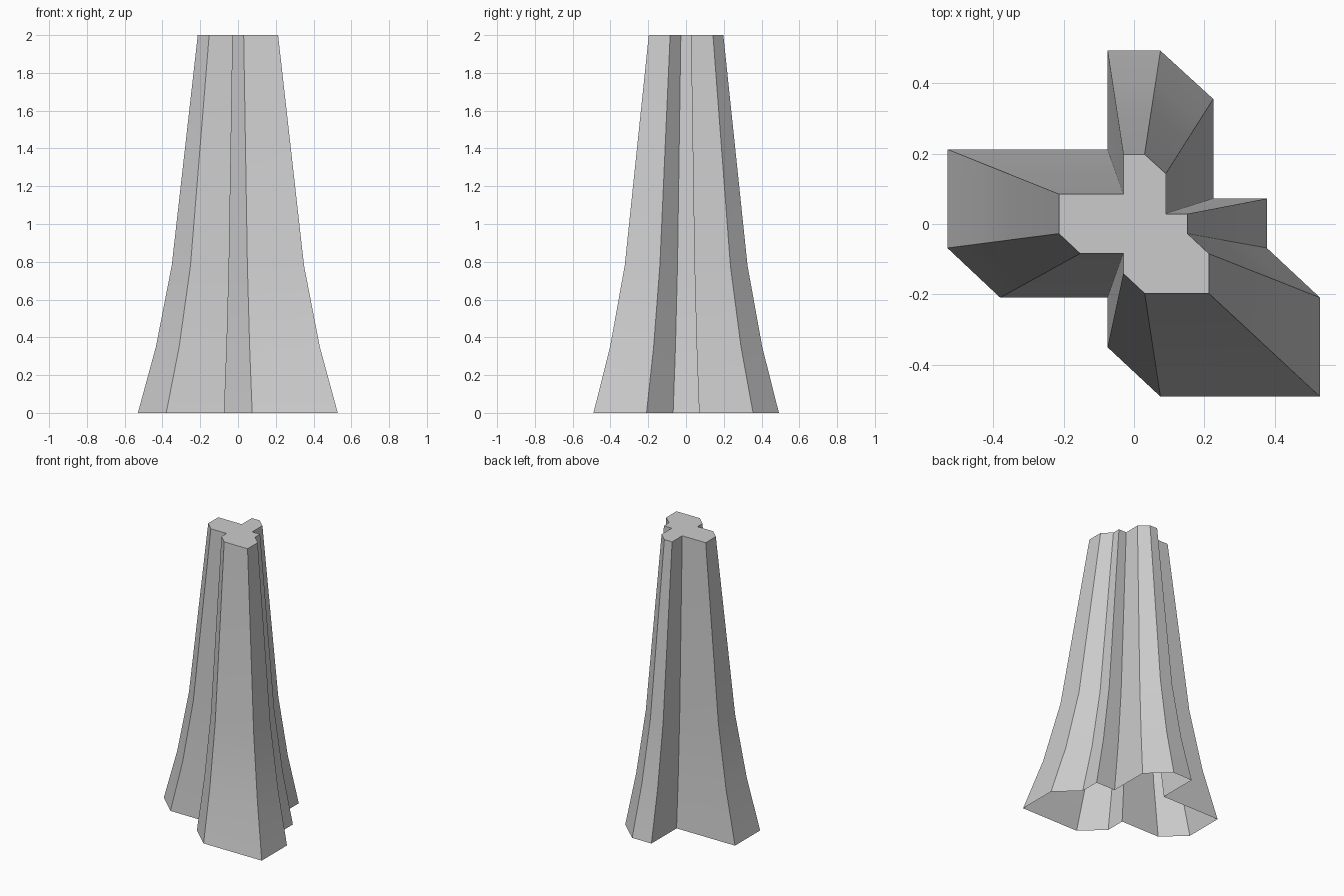
import bpy, bmesh, math

if "Cube" in bpy.data.objects:
    bpy.data.objects.remove(bpy.data.objects["Cube"])

# Irregular cross-shaped footprint, counter-clockwise
outline = [(-0.075, 0.492), (-0.075, 0.212), (-0.53, 0.212), (-0.53, -0.068),
           (-0.38, -0.209), (-0.075, -0.209), (-0.075, -0.35), (0.075, -0.49),
           (0.528, -0.49), (0.528, -0.209), (0.377, -0.068), (0.377, 0.072),
           (0.225, 0.072), (0.225, 0.355), (0.075, 0.492)]

# Height and scale of each ring of the flared tower
levels = [(0.0, 1.0), (0.35, 0.82), (0.78, 0.662), (2.0, 0.402)]

# Tower skin: walls between rings, closed roof, open base
bm = bmesh.new()
rings = [[bm.verts.new((x * s, y * s, z)) for x, y in outline] for z, s in levels]
n = len(outline)
for low, high in zip(rings, rings[1:]):
    for i in range(n):
        j = (i + 1) % n
        bm.faces.new((low[i], low[j], high[j], high[i]))
bm.faces.new(rings[-1])

mesh = bpy.data.meshes.new("tower")
bm.to_mesh(mesh)
bm.free()
tower = bpy.data.objects.new("tower", mesh)
bpy.context.collection.objects.link(tower)

# Soft flare along the walls, crisp corners
bpy.context.view_layer.objects.active = tower
tower.select_set(True)
bpy.ops.object.shade_smooth_by_angle(angle=math.radians(30))
